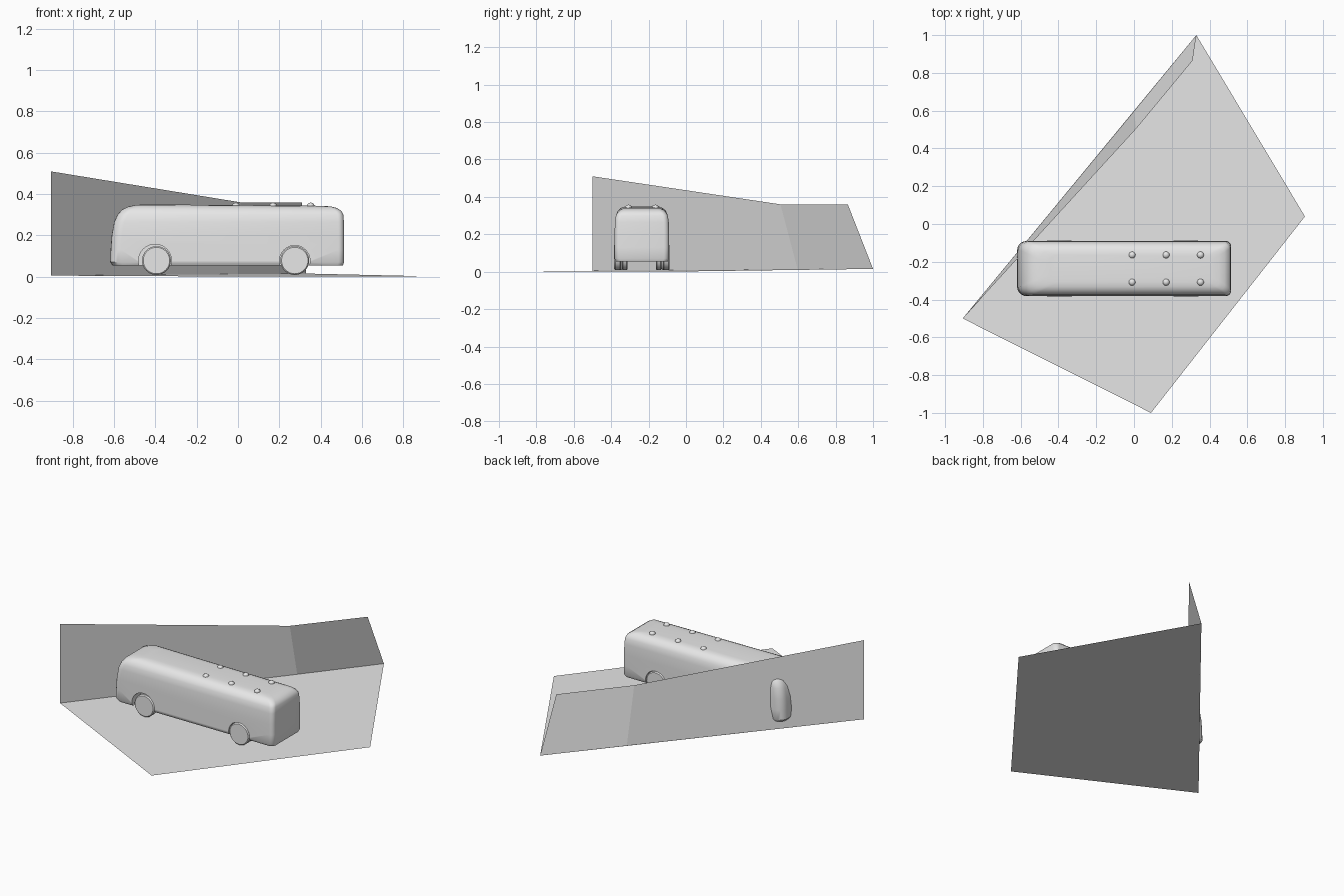
import bpy, bmesh, math
from mathutils import Vector, Matrix

if "Cube" in bpy.data.objects:
    bpy.data.objects.remove(bpy.data.objects["Cube"])

MID_Y = -0.236   # centre line of the bus

grey = bpy.data.materials.new("plain grey")
grey.diffuse_color = (0.8, 0.8, 0.8, 1)
grey.use_nodes = True
grey.node_tree.nodes["Principled BSDF"].inputs["Base Color"].default_value = grey.diffuse_color


def make(name, bm, smooth=None):
    bmesh.ops.recalc_face_normals(bm, faces=bm.faces)
    me = bpy.data.meshes.new(name)
    bm.to_mesh(me)
    bm.free()
    me.materials.append(grey)
    ob = bpy.data.objects.new(name, me)
    bpy.context.collection.objects.link(ob)
    if smooth:
        bpy.ops.object.select_all(action='DESELECT')
        ob.select_set(True)
        bpy.context.view_layer.objects.active = ob
        bpy.ops.object.shade_smooth_by_angle(angle=math.radians(smooth))
    return ob


def sheet(name, points, faces):
    bm = bmesh.new()
    vs = [bm.verts.new(p) for p in points]
    for f in faces:
        bm.faces.new([vs[i] for i in f])
    return make(name, bm)


def loft(bm, rings):
    """Skin a stack of point rings and cap both ends."""
    vr = [[bm.verts.new(p) for p in r] for r in rings]
    n = len(vr[0])
    for a, b in zip(vr, vr[1:]):
        for i in range(n):
            j = (i + 1) % n
            bm.faces.new((a[i], a[j], b[j], b[i]))
    bm.faces.new(vr[0])
    bm.faces.new(vr[-1])


# ground and folded wall
sheet("ground", [(-0.907, -0.5, 0.005), (0.09, -1, 0), (0.905, 0.04, 0.002),
                 (0.33, 1, 0.015)], [(0, 1, 2, 3)])
sheet("wall", [(-0.907, -0.5, 0.005), (0.0, 0.597, 0.012), (0.33, 1, 0.015),
               (0.31, 0.865, 0.36), (0.012, 0.505, 0.36), (-0.907, -0.5, 0.51)],
      [(0, 1, 4, 5), (1, 2, 3, 4)])


# body: stacked rounded outlines
def outline(z, front, back, hw, rf, rb):
    pts = []
    for cx, sy, r, a0 in ((back - rb, 1, rb, 0), (front + rf, 1, rf, 90),
                          (front + rf, -1, rf, 180), (back - rb, -1, rb, 270)):
        for k in range(6):
            a = math.radians(a0 + 18 * k)
            x = cx + r * math.cos(a)
            drop = 0.008 * max(0, x + 0.45) if z > 0.3 else 0
            pts.append((x, MID_Y + sy * (hw - r) + r * math.sin(a), z - drop))
    return pts


LAYERS = [  # z, front x, back x, half width
    (0.055, -0.608, 0.508, 0.138), (0.070, -0.619, 0.514, 0.146),
    (0.130, -0.617, 0.514, 0.146), (0.200, -0.612, 0.514, 0.146),
    (0.265, -0.600, 0.513, 0.144), (0.300, -0.584, 0.510, 0.139),
    (0.325, -0.562, 0.502, 0.129), (0.340, -0.530, 0.480, 0.113),
    (0.347, -0.498, 0.450, 0.096), (0.350, -0.450, 0.410, 0.072)]
bm = bmesh.new()
loft(bm, [outline(*l, 0.05, 0.028) for l in LAYERS])
body = make("bus_body", bm)


def cylinder(bm, x, y0, y1, z, r, bevel=0.0, seg=32):
    """Disc along y with chamfered rims."""
    s = 1 if y1 > y0 else -1
    prof = [(y0, r - bevel), (y0 + s * bevel, r), (y1 - s * bevel, r), (y1, r - bevel)]
    if not bevel:
        prof = [prof[0], prof[-1]]
    loft(bm, [[(x + q * math.cos(t), y, z + q * math.sin(t))
               for t in (2 * math.pi * i / seg for i in range(seg))] for y, q in prof])


# wheel arches cut from the body
bm = bmesh.new()
for s in (-1, 1):
    for x, r in ((-0.402, 0.080), (0.275, 0.074)):
        cylinder(bm, x, MID_Y + s * 0.068, MID_Y + s * 0.2, 0.077, r)
cutter = make("arch_cutter", bm)
cutter.hide_render = True
cutter.hide_viewport = True
mod = body.modifiers.new("arches", 'BOOLEAN')
mod.object = cutter
mod.solver = 'EXACT'
bpy.context.view_layer.objects.active = body
body.select_set(True)
bpy.ops.object.modifier_apply(modifier=mod.name)
bpy.data.objects.remove(cutter)
bpy.ops.object.shade_smooth_by_angle(angle=math.radians(35))

# wheels: single at the front, paired at the rear
for side, s in (("near", -1), ("far", 1)):
    for name, x, outer, inner in (("front_wheel", -0.395, 0.148, 0.106),
                                  ("rear_wheel_outer", 0.275, 0.148, 0.112),
                                  ("rear_wheel_inner", 0.275, 0.106, 0.076)):
        bm = bmesh.new()
        cylinder(bm, x, MID_Y + s * inner, MID_Y + s * outer, 0.078, 0.07, 0.006)
        make(f"{name}_{side}", bm, 30)

# roof vents: small flattened domes
for x in (-0.01, 0.17, 0.352):
    for s in (-1, 1):
        bm = bmesh.new()
        bmesh.ops.create_uvsphere(
            bm, u_segments=16, v_segments=8, radius=0.018,
            matrix=Matrix.Translation((x, MID_Y + s * 0.072, 0.344)) @ Matrix.Diagonal((1, 1, 0.8, 1)))
        make("roof_vent", bm, 40)
